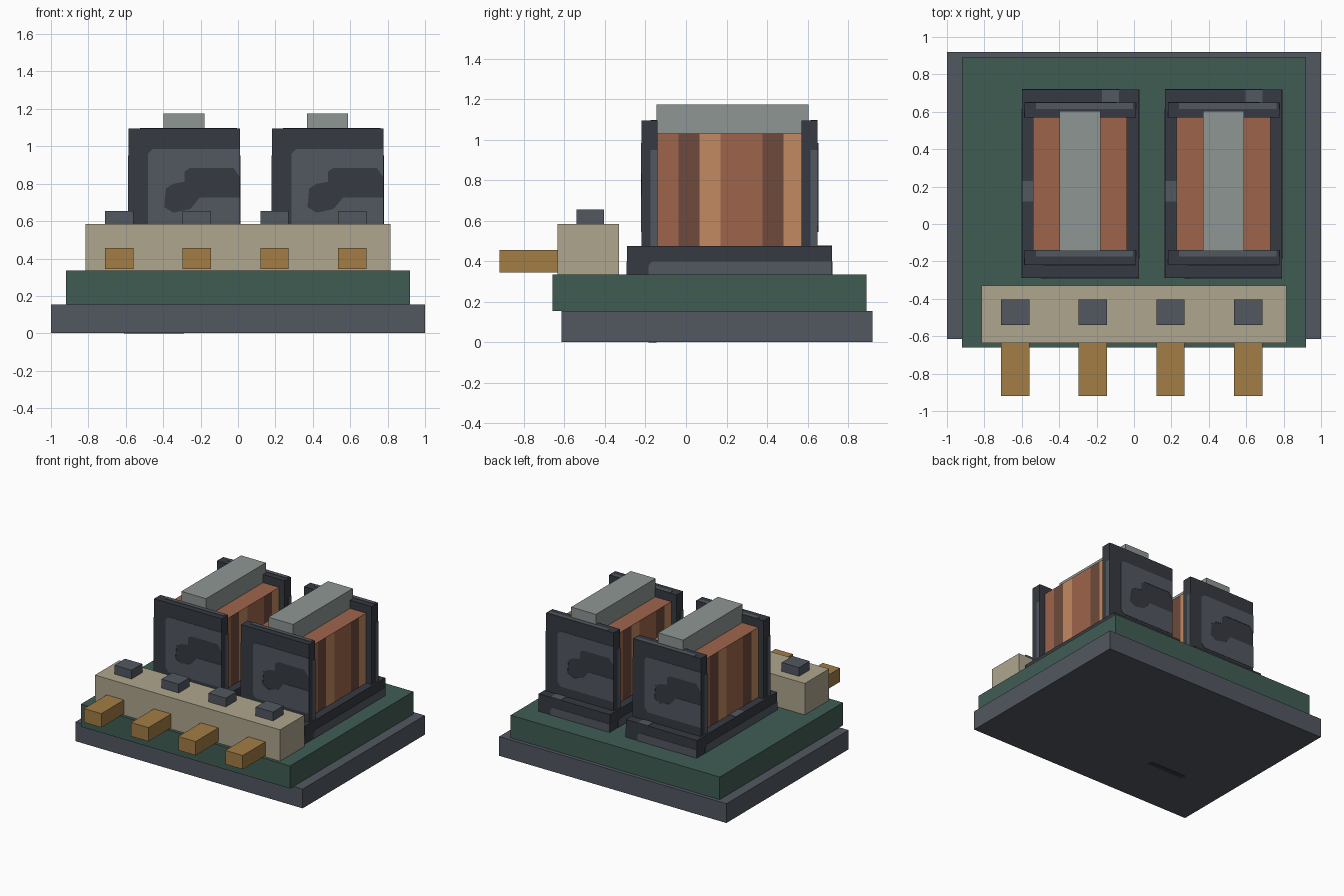
import bpy, bmesh
from mathutils import Vector

cube = bpy.data.objects.get("Cube")
if cube:
    bpy.data.objects.remove(cube)


def material(name, *rgb):
    lin = [((c / 255 + 0.055) / 1.055) ** 2.4 for c in rgb] + [1]
    m = bpy.data.materials.new(name)
    m.use_nodes = True
    m.diffuse_color = lin
    m.node_tree.nodes["Principled BSDF"].inputs["Base Color"].default_value = lin
    return m


slate = material("slate grey", 82, 88, 97)
dark = material("charcoal", 54, 58, 65)
green = material("board green", 64, 92, 84)
tan = material("tan", 175, 166, 142)
gold = material("brass", 163, 125, 69)
steel = material("steel grey", 141, 150, 147)
copper = material("copper", 158, 101, 75)
copper_dark = material("dark copper", 110, 74, 59)
copper_light = material("light copper", 195, 138, 97)


def finish(name, bm, *mats):
    bmesh.ops.recalc_face_normals(bm, faces=bm.faces)
    mesh = bpy.data.meshes.new(name)
    bm.to_mesh(mesh)
    bm.free()
    for m in mats:
        mesh.materials.append(m)
    ob = bpy.data.objects.new(name, mesh)
    bpy.context.collection.objects.link(ob)
    return ob


def box_mesh(x, y, z):
    bm = bmesh.new()
    bmesh.ops.create_cube(bm, size=1)
    for v in bm.verts:
        v.co = [lo + (c + 0.5) * (hi - lo) for c, (lo, hi) in zip(v.co, (x, y, z))]
    return bm


def box(name, x, y, z, mat):
    return finish(name, box_mesh(x, y, z), mat)


def plate(name, origin, u, pts, v=(0, 0, 1), mat=slate):
    """Thin painted patch lying on a face spanned by u and v."""
    o, u, v = Vector(origin), Vector(u), Vector(v)
    bm = bmesh.new()
    face = bm.faces.new([bm.verts.new(o + u * a + v * b) for a, b in pts])
    out = bmesh.ops.extrude_face_region(bm, geom=[face])
    moved = [e for e in out["geom"] if isinstance(e, bmesh.types.BMVert)]
    bmesh.ops.translate(bm, verts=moved, vec=u.cross(v) * 0.003)
    return finish(name, bm, mat)


def rect(a0, a1, b0, b1):
    return [(a0, b0), (a1, b0), (a1, b1), (a0, b1)]


def sides(x, y, z):
    """Origin, direction and width of each upright face, seen from outside."""
    return [((x[0], y[0], z), (1, 0, 0), x[1] - x[0]),
            ((x[1], y[0], z), (0, 1, 0), y[1] - y[0]),
            ((x[1], y[1], z), (-1, 0, 0), x[1] - x[0]),
            ((x[0], y[1], z), (0, -1, 0), y[1] - y[0])]


# Base, with a dark mark underneath, and circuit board
box("base_plate", (-1, 1), (-0.615, 0.92), (0.002, 0.155), slate)
box("underside_mark", (-0.61, -0.29), (-0.185, -0.145), (0, 0.006), dark)
box("circuit_board", (-0.92, 0.92), (-0.66, 0.89), (0.155, 0.335), green)

# Terminal block with screws and pins
box("terminal_block", (-0.815, 0.815), (-0.635, -0.33), (0.335, 0.585), tan)
for i in range(4):
    cx = -0.635 + i * 0.415
    span = (cx - 0.076, cx + 0.076)
    box(f"terminal_screw_{i + 1}", span, (-0.54, -0.405), (0.585, 0.655), slate)
    box(f"terminal_pin_{i + 1}", span, (-0.92, -0.635), (0.345, 0.455), gold)

# Outline of the worn patch on the end plates
worn = [(0.13, 0.07), (0.595, 0.07), (0.595, 0.25), (0.38, 0.25), (0.33, 0.19),
        (0.24, 0.17), (0.19, 0.2), (0.2, 0.3), (0.24, 0.325), (0.3, 0.335),
        (0.3, 0.39), (0.33, 0.41), (0.56, 0.41), (0.595, 0.36), (0.595, 0.51),
        (0.13, 0.51), (0.105, 0.485), (0.105, 0.1)]

STRIPE = 0.1035
PATTERN = [0, 1, 2, 0, 0, 1, 2]


def winding(name, x, y, z):
    """Copper block whose two long sides carry upright stripes."""
    bm = box_mesh(x, y, z)
    for i in range(1, 7):
        for cut in (y[0] + i * STRIPE, y[1] - i * STRIPE):
            bmesh.ops.bisect_plane(bm, geom=bm.verts[:] + bm.edges[:] + bm.faces[:],
                                   plane_co=(0, cut, 0), plane_no=(0, 1, 0))
    bm.normal_update()
    for f in bm.faces:
        if abs(f.normal.x) > 0.5:
            mid = f.calc_center_median().y
            d = mid - y[0] if f.normal.x > 0 else y[1] - mid
            f.material_index = PATTERN[min(int(d / STRIPE), 6)]
    finish(name, bm, copper, copper_dark, copper_light)


# Two transformers
for side, cx in (("right", -0.287), ("left", 0.479)):
    # Foot with worn lower edges and patches on top
    fx, fy = (cx - 0.313, cx + 0.313), (-0.29, 0.72)
    box(f"{side}_foot", fx, fy, (0.335, 0.475), dark)
    for i, (o, u, w) in enumerate(sides(fx, fy, 0.335)):
        plate(f"{side}_foot_wear_{i + 1}", o, u,
              [(0.105, 0), (w, 0), (w, 0.065), (0.125, 0.065), (0.105, 0.045)])
    top = (fx[0], fy[0], 0.475)
    plate(f"{side}_foot_patch_back", top, (1, 0, 0),
          rect(0.43, 0.52, 0.94, 1.01), (0, 1, 0))
    plate(f"{side}_foot_patch_side", top, (1, 0, 0),
          rect(0, 0.06, 0.41, 0.52), (0, 1, 0))

    # End plates
    ex = (cx - 0.298, cx + 0.298)
    for end, ey in (("front", (-0.22, -0.14)), ("back", (0.57, 0.65))):
        box(f"{side}_{end}_end_plate", ex, ey, (0.475, 1.095), dark)
        for i, (o, u, w) in enumerate(sides(ex, ey, 0.475)):
            if i % 2:
                plate(f"{side}_{end}_edge_wear_{i}", o, u, rect(0.045, w, 0, 0.475))
            elif (end == "front") == (i == 0):
                plate(f"{side}_{end}_face_wear", o, u, worn)
        plate(f"{side}_{end}_top_wear", (ex[0], ey[0], 1.095), (1, 0, 0),
              rect(0.06, 0.58, 0.045, 0.078), (0, 1, 0))

    # Winding and core
    winding(f"{side}_winding", (cx - 0.252, cx + 0.25), (-0.14, 0.57), (0.475, 1.03))
    box(f"{side}_core", (cx - 0.11, cx + 0.108), (-0.145, 0.605), (1.0, 1.175), steel)
